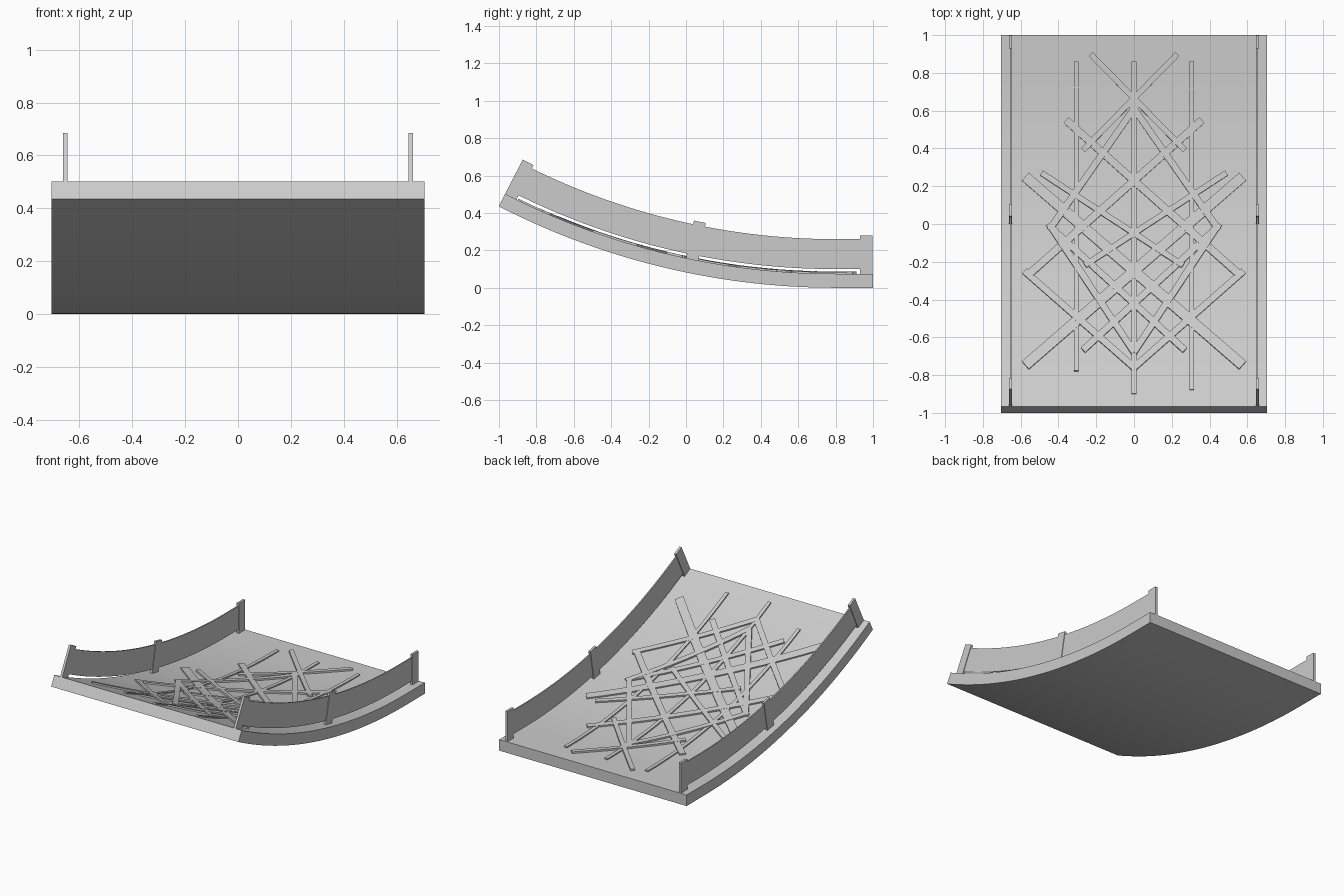
import bpy, bmesh, math

if "Cube" in bpy.data.objects:
    bpy.data.objects.remove(bpy.data.objects["Cube"])

RT = 3.865      # radius of the deck's top surface
C = 0.8         # y where the curve levels out
CZ = 3.94       # height of the curve centre (also the underside radius)


def bent(x, s, h):
    """Arc length s along the deck, height h above its top -> world point."""
    if s >= 0:
        return (x, C + s, CZ - RT + h)
    a, r = s / RT, RT - h
    return (x, C + r * math.sin(a), CZ - r * math.cos(a))


def arc(y):
    """Arc length for a y position on the deck top."""
    return y - C if y >= C else RT * math.asin((y - C) / RT)


def add_sweep(bm, rings):
    """Closed tube from a list of four-point rings."""
    rows = [[bm.verts.new(p) for p in ring] for ring in rings]
    for a, b in zip(rows, rows[1:]):
        for i in range(4):
            bm.faces.new((a[i], a[(i + 1) % 4], b[(i + 1) % 4], b[i]))
    bm.faces.new(rows[0])
    bm.faces.new(rows[-1])


def finish(bm, name):
    bmesh.ops.recalc_face_normals(bm, faces=bm.faces)
    me = bpy.data.meshes.new(name)
    bm.to_mesh(me)
    bm.free()
    ob = bpy.data.objects.new(name, me)
    bpy.context.collection.objects.link(ob)
    return ob


def slab(name, x0, x1, s0, s1, h0, h1, n=1):
    """Block that follows the curve of the deck."""
    stops = sorted([s0 + (s1 - s0) * i / n for i in range(n + 1)]
                   + ([0.0] if n > 1 else []))
    bm = bmesh.new()
    add_sweep(bm, [[bent(x0, s, h0), bent(x1, s, h0), bent(x1, s, h1), bent(x0, s, h1)]
                   for s in stops])
    return finish(bm, name)


def strip(name, x0, y0, x1, y1, w, h, n=24):
    """Flat slat laid across the deck between two plan points."""
    d = math.hypot(x1 - x0, y1 - y0)
    px, py = -(y1 - y0) / d * w / 2, (x1 - x0) / d * w / 2
    rings = []
    for i in range(n + 1):
        t = i / n
        x, y = x0 + (x1 - x0) * t, y0 + (y1 - y0) * t
        rings.append([bent(x + k * px, arc(y + k * py), z)
                      for k, z in ((-1, -0.01), (1, -0.01), (1, h), (-1, h))])
    bm = bmesh.new()
    add_sweep(bm, rings)
    return finish(bm, name)


# curved deck
S0, S1 = -1.835, 0.2
slab("deck", -0.705, 0.705, S0, S1, -0.075, 0.0, 40)

# side panels and their posts
for side, x in (("left", -0.653), ("right", 0.653)):
    slab(side + "_panel", x - 0.004, x + 0.004, S0 + 0.05, S1 - 0.05, 0.025, 0.185, 40)
    for where, s in (("front", S0), ("middle", -0.806), ("back", S1 - 0.07)):
        slab(f"{side}_{where}_post", x - 0.008, x + 0.008, s, s + 0.068, -0.004, 0.205)

# lengthwise grip slats
for i, (x, y0, y1) in enumerate(((-0.305, -0.78, 0.86), (0, -0.90, 0.86), (0.305, -0.88, 0.86))):
    strip(f"long_slat_{i}", x, y0, x, y1, 0.024, 0.008)

# crossing grip slats, each laid in both directions
diagonals = (
    (-0.575, -0.75, 0.575, 0.25, 0.055),
    (-0.01, -0.77, 0.58, -0.25, 0.035),
    (-0.27, -0.67, 0.45, -0.01, 0.035),
    (-0.57, -0.28, 0.36, 0.55, 0.04),
    (-0.26, -0.22, 0.49, 0.27, 0.03),
    (0.0, -0.68, 0.45, 0.0, 0.035),
    (-0.44, -0.02, 0.02, 0.64, 0.035),
    (-0.27, 0.39, 0.23, 0.90, 0.03),
)
for i, (x0, y0, x1, y1, w) in enumerate(diagonals):
    for m, tag in ((1, "a"), (-1, "b")):
        h = 0.009 + 0.0004 * i + (0.0002 if m < 0 else 0)
        strip(f"cross_slat_{i}{tag}", m * x0, y0, m * x1, y1, w, h)
